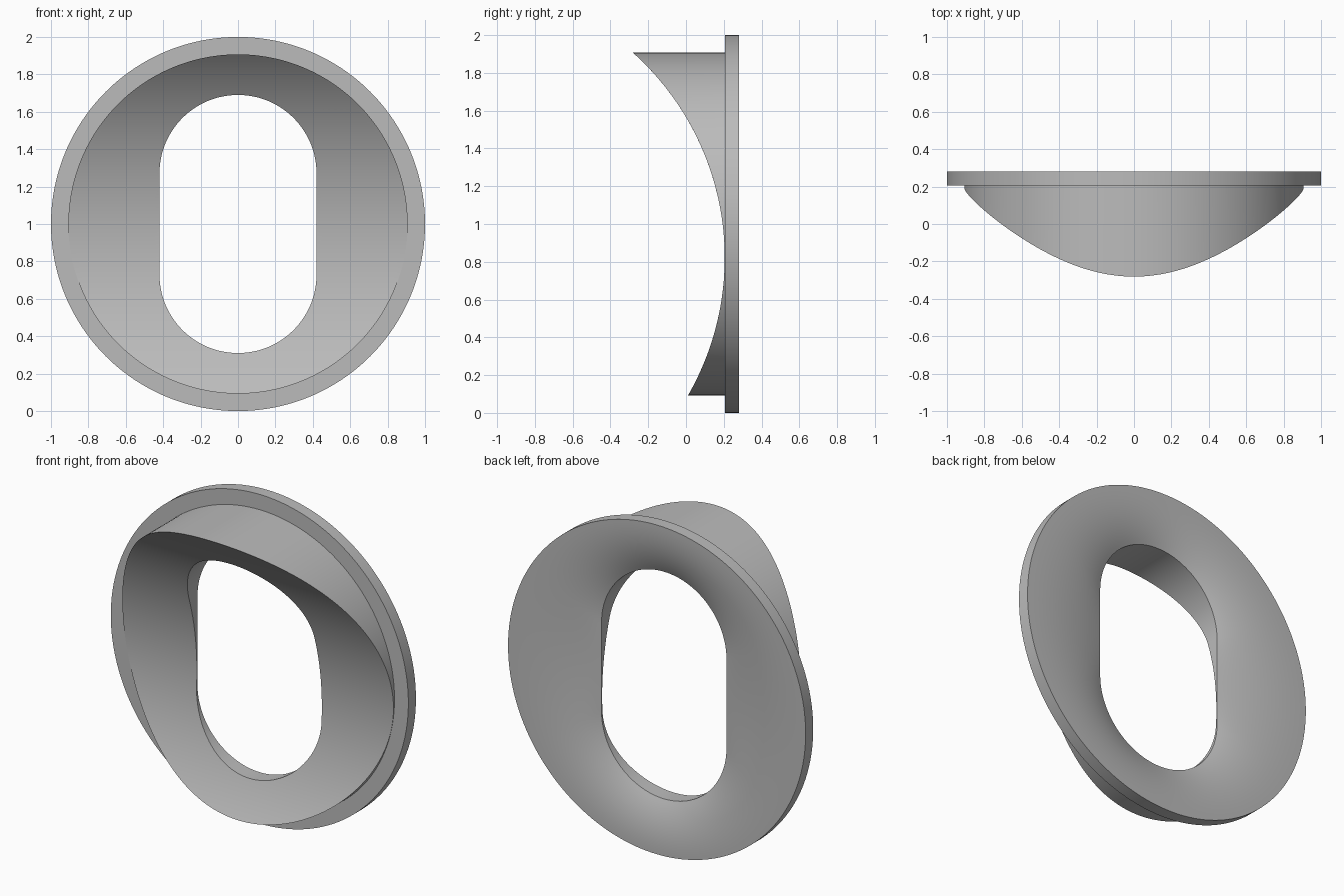
import bpy
import bmesh
import math

cube = bpy.data.objects.get("Cube")
if cube:
    bpy.data.objects.remove(cube, do_unlink=True)

SEGMENTS = 192
CENTRE_Z = 1.0
BACK, FLANGE_FRONT, DISH_EDGE = 0.28, 0.207, 0.211
FLANGE_R, BOSS_R = 1.0, 0.907
HOLE_R, HOLE_STRAIGHT = 0.42, 0.27      # stadium-shaped opening
SADDLE_R, SADDLE_Z, SADDLE_Y = 1.458, 0.82, 0.205


def saddle_y(z):
    """Depth of the concave cylindrical front at a given height."""
    return SADDLE_Y - SADDLE_R + math.sqrt(SADDLE_R ** 2 - (z - SADDLE_Z) ** 2)


def hole_radius(angle):
    """Distance from the centre to the stadium outline."""
    c, s = abs(math.cos(angle)), abs(math.sin(angle))
    if c > 1e-6 and HOLE_R * s / c <= HOLE_STRAIGHT:
        return HOLE_R / c
    return s * HOLE_STRAIGHT + math.sqrt(HOLE_R ** 2 - (HOLE_STRAIGHT * c) ** 2)


def add_ring(bm, radius, depth):
    """Ring of vertices; radius depends on angle, depth on height and angle."""
    ring = []
    for i in range(SEGMENTS):
        a = 2 * math.pi * i / SEGMENTS
        r = radius(a)
        z = CENTRE_Z + r * math.sin(a)
        ring.append(bm.verts.new((r * math.cos(a), depth(z), z)))
    return ring


def blend(outer, t):
    return lambda a: outer + (hole_radius(a) - outer) * t


bm = bmesh.new()
rings = []

# Flared back, from the flange rim in to the opening
DISH_STEPS = 16
for k in range(DISH_STEPS + 1):
    t = k / DISH_STEPS
    y = BACK - (BACK - DISH_EDGE) * t ** 2.3
    rings.append(add_ring(bm, blend(FLANGE_R, t), lambda z, y=y: y))

# Wall of the opening and concave front, out to the boss edge
FRONT_STEPS = 14
for k in range(FRONT_STEPS + 1):
    rings.append(add_ring(bm, blend(BOSS_R, 1 - k / FRONT_STEPS), saddle_y))

# Boss wall, then the flat flange front
for radius in (BOSS_R, FLANGE_R):
    rings.append(add_ring(bm, lambda a, r=radius: r, lambda z: FLANGE_FRONT))

# Skin neighbouring rings; the last one closes back to the first as the rim
for ring, following in zip(rings, rings[1:] + rings[:1]):
    for i in range(SEGMENTS):
        j = (i + 1) % SEGMENTS
        bm.faces.new((ring[i], ring[j], following[j], following[i]))
bmesh.ops.recalc_face_normals(bm, faces=bm.faces)

mesh = bpy.data.meshes.new("flanged_ring")
bm.to_mesh(mesh)
bm.free()

# Plain grey finish
grey = bpy.data.materials.new("plain grey")
grey.use_nodes = True
colour = (0.5, 0.5, 0.5, 1.0)
grey.diffuse_color = colour
grey.node_tree.nodes["Principled BSDF"].inputs["Base Color"].default_value = colour
mesh.materials.append(grey)

body = bpy.data.objects.new("flanged_ring", mesh)
bpy.context.collection.objects.link(body)
bpy.ops.object.select_all(action="DESELECT")
body.select_set(True)
bpy.context.view_layer.objects.active = body
bpy.ops.object.shade_smooth_by_angle(angle=math.radians(30))
